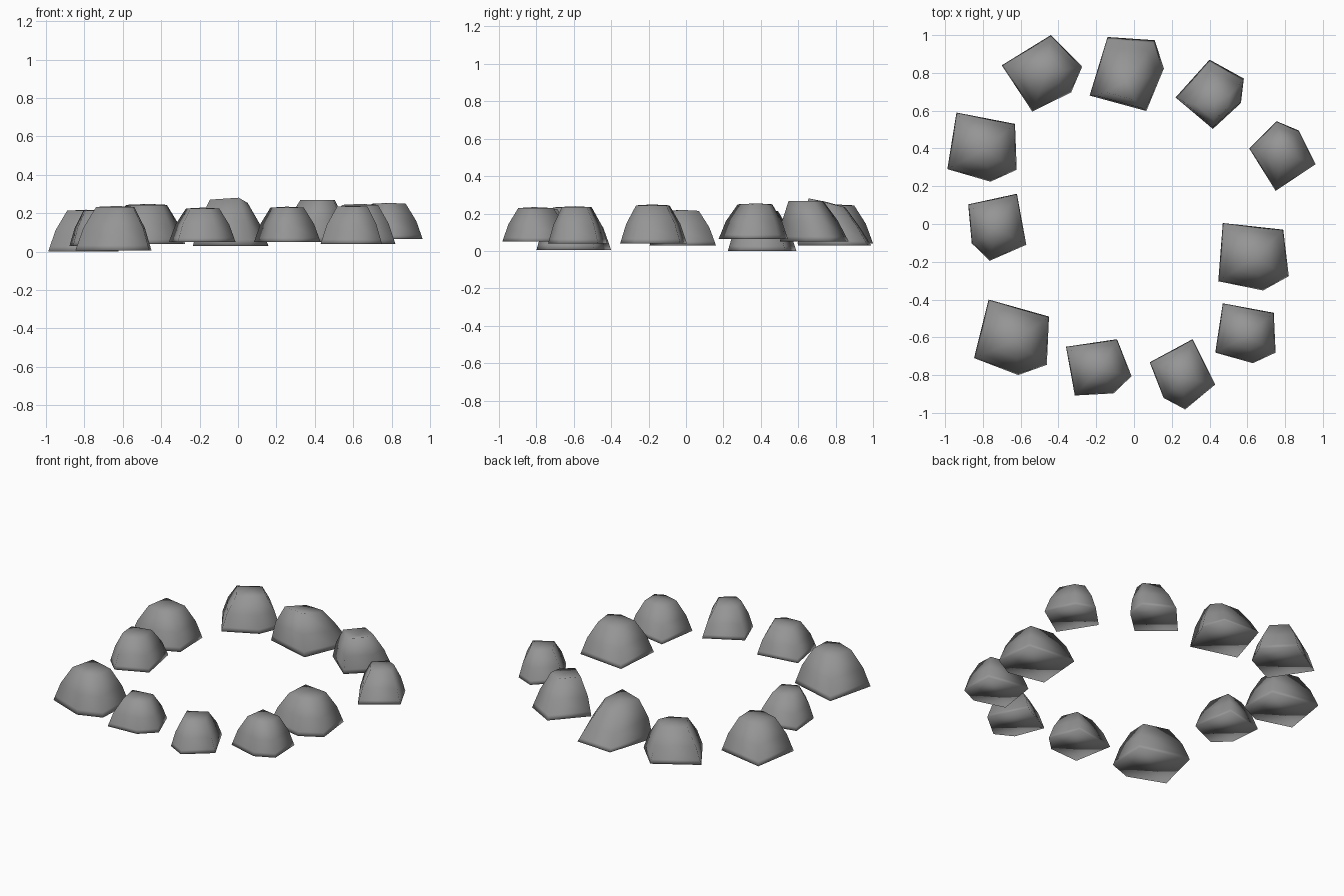
import bpy, bmesh

if "Cube" in bpy.data.objects:
    bpy.data.objects.remove(bpy.data.objects["Cube"])

# One stone grey for the whole ring
stone = bpy.data.materials.new("stone_grey")
stone.diffuse_color = (0.30, 0.30, 0.30, 1)
stone.use_nodes = True
stone.node_tree.nodes["Principled BSDF"].inputs["Base Color"].default_value = stone.diffuse_color

# Shared five-sided footprint: longest edge runs from 0 to 1 (complex plane)
FOOTPRINT = [0, 1, 1.175 - 0.75j, 0.78 - 1.03j, 0.03 - 0.96j]
CENTRE = 0.58 - 0.52j
# Dome profile: (share of footprint, share of height)
PROFILE = [(1.0, 0.0), (0.955, 0.12), (0.81, 0.5), (0.50, 0.97)]


def make_rock(name, a, b, z0, z1, shift=0, tilt=0.0, apex=0.005):
    """Dome on the footprint whose long edge goes a -> b; shift and tilt move its top."""
    edge = b - a
    mid = a + CENTRE * edge
    bm = bmesh.new()
    rings = []
    for share, level in PROFILE:
        ring = []
        for p in FOOTPRINT:
            q = mid + (p - CENTRE) * edge * share + shift * level
            z = z0 + (z1 - z0) * level + tilt * level * (q.imag - mid.imag)
            ring.append(bm.verts.new((q.real, q.imag, z)))
        rings.append(ring)
    # sides, bottom and shallow crown
    for low, high in zip(rings, rings[1:]):
        for i in range(5):
            j = (i + 1) % 5
            bm.faces.new((low[i], low[j], high[j], high[i]))
    bm.faces.new(rings[0])
    top = rings[-1]
    crown = bm.verts.new((mid.real + shift.real, mid.imag + shift.imag,
                          sum(v.co.z for v in top) / 5 + apex))
    for i in range(5):
        bm.faces.new((top[i], top[(i + 1) % 5], crown))
    bmesh.ops.recalc_face_normals(bm, faces=bm.faces)
    for f in bm.faces:
        f.smooth = True
    me = bpy.data.meshes.new(name)
    bm.to_mesh(me)
    bm.free()
    me.materials.append(stone)
    ob = bpy.data.objects.new(name, me)
    bpy.context.collection.objects.link(ob)


# Ring of stones: long edge start, long edge end, bottom height, top height
ROCKS = [
    (-0.70 + 0.84j, -0.44 + 1.00j, 0.04, 0.25),
    (0.61 + 0.40j, 0.75 + 0.17j, 0.065, 0.255),
    (0.47 + 0.005j, 0.79 - 0.03j, 0.04, 0.25),
    (0.47 - 0.42j, 0.74 - 0.47j, 0.04, 0.24),
    (0.31 - 0.61j, 0.43 - 0.85j, 0.05, 0.235),
    (-0.36 - 0.65j, -0.09 - 0.61j, 0.05, 0.23),
    (-0.77 - 0.40j, -0.45 - 0.49j, 0.005, 0.24),
    (-0.62 + 0.16j, -0.57 - 0.11j, 0.03, 0.22),
    (-0.94 + 0.59j, -0.63 + 0.53j, 0.0, 0.22),
]
# the second stone's long edge runs the other way round
ROCKS[1] = (0.75 + 0.175j, 0.61 + 0.40j, 0.065, 0.255)
for n, rock in enumerate(ROCKS):
    make_rock(f"ring_stone_{n + 1}", *rock)

# Two back stones with lopsided tops
make_rock("peaked_stone", -0.235 + 0.68j, -0.14 + 0.99j, 0.03, 0.25,
          shift=-0.02 - 0.05j, tilt=-0.25)
make_rock("notched_stone", 0.22 + 0.67j, 0.40 + 0.87j, 0.05, 0.275,
          shift=0.0 - 0.05j, apex=-0.015)
